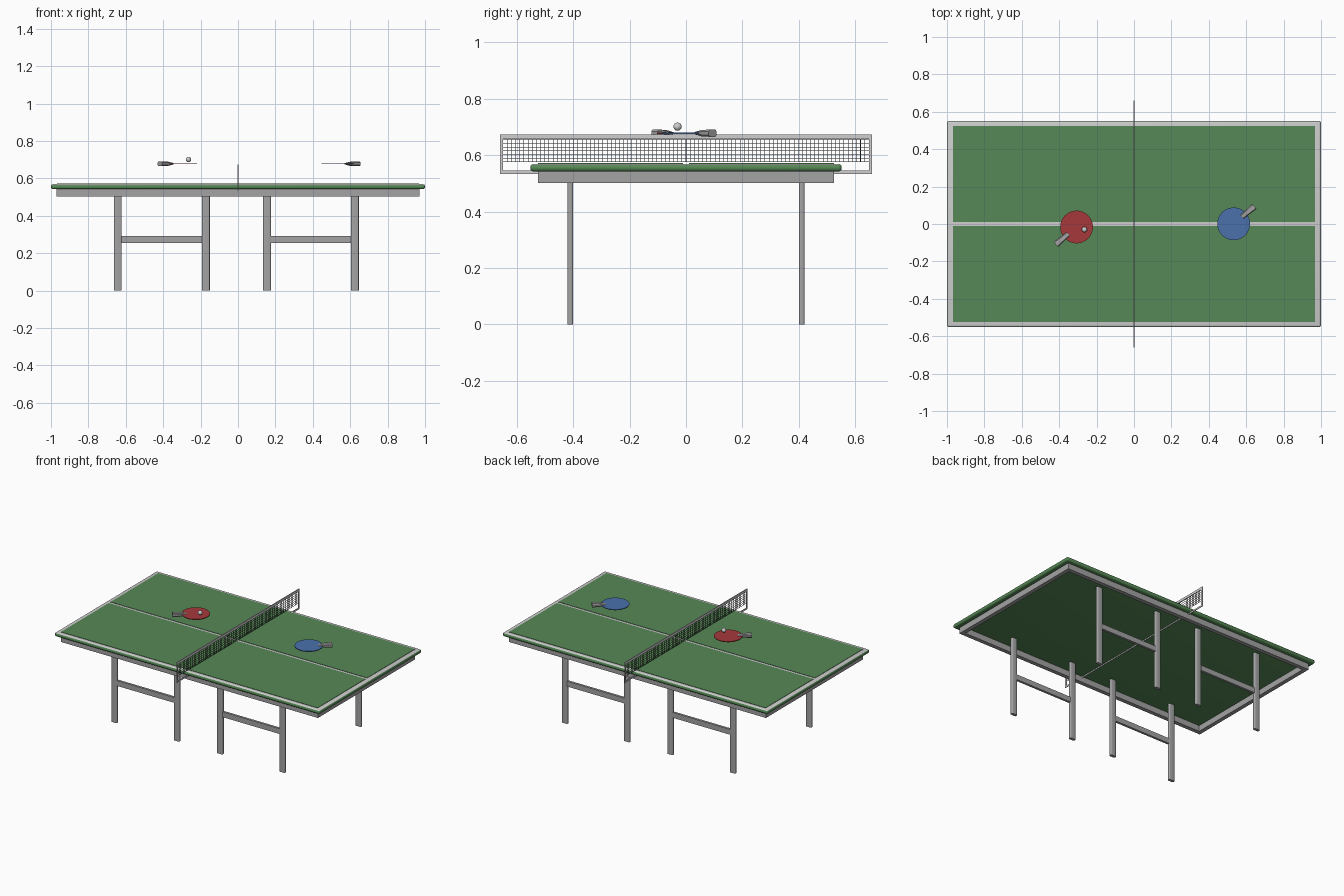
import bpy, bmesh, math
from mathutils import Matrix, Vector

if "Cube" in bpy.data.objects:
    bpy.data.objects.remove(bpy.data.objects["Cube"])


def mat(name, rgb):
    m = bpy.data.materials.new(name)
    m.diffuse_color = (*rgb, 1)
    m.use_nodes = True
    m.node_tree.nodes["Principled BSDF"].inputs["Base Color"].default_value = m.diffuse_color
    return m


GREEN = mat("table green", (0.095, 0.25, 0.095))
WHITE = mat("line white", (0.62, 0.62, 0.62))
GREY = mat("frame grey", (0.37, 0.37, 0.37))
RED = mat("rubber red", (0.38, 0.04, 0.045))
BLUE = mat("rubber blue", (0.07, 0.165, 0.41))
DARK = mat("net dark grey", (0.05, 0.05, 0.05))


def finish(name, bm, *mats):
    me = bpy.data.meshes.new(name)
    bm.normal_update()
    bm.to_mesh(me)
    bm.free()
    ob = bpy.data.objects.new(name, me)
    bpy.context.collection.objects.link(ob)
    for m in mats:
        me.materials.append(m)
    return ob


def add_box(bm, x0, x1, y0, y1, z0, z1):
    size = Matrix.Diagonal((x1 - x0, y1 - y0, z1 - z0, 1))
    centre = Matrix.Translation(((x0 + x1) / 2, (y0 + y1) / 2, (z0 + z1) / 2))
    return bmesh.ops.create_cube(bm, size=1, matrix=centre @ size)["verts"]


def boxes(name, m, *dims):
    bm = bmesh.new()
    for d in dims:
        add_box(bm, *d)
    return finish(name, bm, m)


def smooth(ob, angle=35):
    bpy.ops.object.select_all(action='DESELECT')
    ob.select_set(True)
    bpy.context.view_layer.objects.active = ob
    bpy.ops.object.shade_smooth_by_angle(angle=math.radians(angle))


# table top: rounded green slab whose upward faces are white
bm = bmesh.new()
add_box(bm, -1, 1, -0.552, 0.552, 0.542, 0.569)
bmesh.ops.bevel(bm, geom=bm.edges[:], offset=0.012, segments=4, profile=0.5, affect='EDGES')
bm.normal_update()
for f in bm.faces:
    f.material_index = 1 if f.normal.z > 0.7 else 0
smooth(finish("table_top", bm, GREEN, WHITE))

# green playing halves leave the border and centre line white
boxes("playing_surface", GREEN,
      (-0.968, 0.968, 0.010, 0.525, 0.567, 0.5715),
      (-0.968, 0.968, -0.525, -0.010, 0.567, 0.5715))

# apron: open rectangular ring under the top
X, Y, T = 0.97, 0.524, 0.028
boxes("apron", GREY,
      (-X, X, -Y, -Y + T, 0.502, 0.545), (-X, X, Y - T, Y, 0.502, 0.545),
      (-X, -X + T, -Y + T, Y - T, 0.502, 0.545), (X - T, X, -Y + T, Y - T, 0.502, 0.545))

# legs and cross bars, in pairs along both long sides
for side, y in (("front", -0.41), ("back", 0.41)):
    for n, (xa, xb) in enumerate(((-0.643, -0.172), (0.155, 0.625))):
        for k, x in enumerate((xa, xb)):
            bm = bmesh.new()
            add_box(bm, x - 0.021, x + 0.021, y - 0.010, y + 0.010, 0, 0.543)
            up = [e for e in bm.edges
                  if abs((e.verts[0].co - e.verts[1].co).z) > 0.1]
            bmesh.ops.bevel(bm, geom=up, offset=0.006, segments=3, profile=0.5, affect='EDGES')
            smooth(finish(f"{side}_leg_{2 * n + k + 1}", bm, GREY))
        boxes(f"{side}_cross_bar_{n + 1}", GREY,
              (xa + 0.02, xb - 0.02, y - 0.008, y + 0.008, 0.255, 0.291))

# net frame around the table's middle
W = 0.002
boxes("net_frame", WHITE,
      (-W, W, -0.66, 0.66, 0.657, 0.674), (-W, W, -0.66, 0.66, 0.534, 0.545),
      (-W, W, -0.66, -0.648, 0.545, 0.657), (-W, W, 0.648, 0.66, 0.545, 0.657))

# net mesh
w = 0.0009
rows = [0.576 + 0.0132 * i for i in range(7)]
cols = [-0.648 + 1.296 * i / 88 for i in range(1, 88)]
boxes("net_mesh", DARK,
      *[(-w, w, -0.65, 0.65, z - w, z + w) for z in rows],
      *[(-w, w, y - w, y + w, 0.575, 0.66) for y in cols])


def paddle(name, rubber, x, y, angle):
    place = Matrix.Translation((x, y, 0.678)) @ Matrix.Rotation(angle, 4, 'Z')
    # blade: thin disc
    bm = bmesh.new()
    bmesh.ops.create_cone(bm, cap_ends=True, segments=40, radius1=0.0875,
                          radius2=0.0875, depth=0.005, matrix=place)
    smooth(finish(name + "_blade", bm, rubber))
    # handle: chunky grip with a neck tapering into the blade
    bm = bmesh.new()
    prev = None
    for px, hw, hh in ((0.058, 0.013, 0.004), (0.078, 0.014, 0.008),
                       (0.095, 0.015, 0.011), (0.145, 0.018, 0.013)):
        ring = [bm.verts.new(place @ Vector((px, a * hw, b * hh)))
                for a, b in ((-1, -.5), (-.7, -1), (.7, -1), (1, -.5),
                             (1, .5), (.7, 1), (-.7, 1), (-1, .5))]
        if prev:
            for i in range(8):
                j = (i + 1) % 8
                bm.faces.new((prev[i], prev[j], ring[j], ring[i]))
        else:
            bm.faces.new(ring)
        prev = ring
    bm.faces.new(prev)
    bmesh.ops.recalc_face_normals(bm, faces=bm.faces[:])
    finish(name + "_handle", bm, GREY)


paddle("red_paddle", RED, -0.307, -0.016, math.radians(220))
paddle("blue_paddle", BLUE, 0.533, 0.001, math.radians(40))

# ball
bm = bmesh.new()
bmesh.ops.create_uvsphere(bm, u_segments=24, v_segments=12, radius=0.0145,
                          matrix=Matrix.Translation((-0.265, -0.03, 0.701)))
smooth(finish("ball", bm, WHITE), 60)
